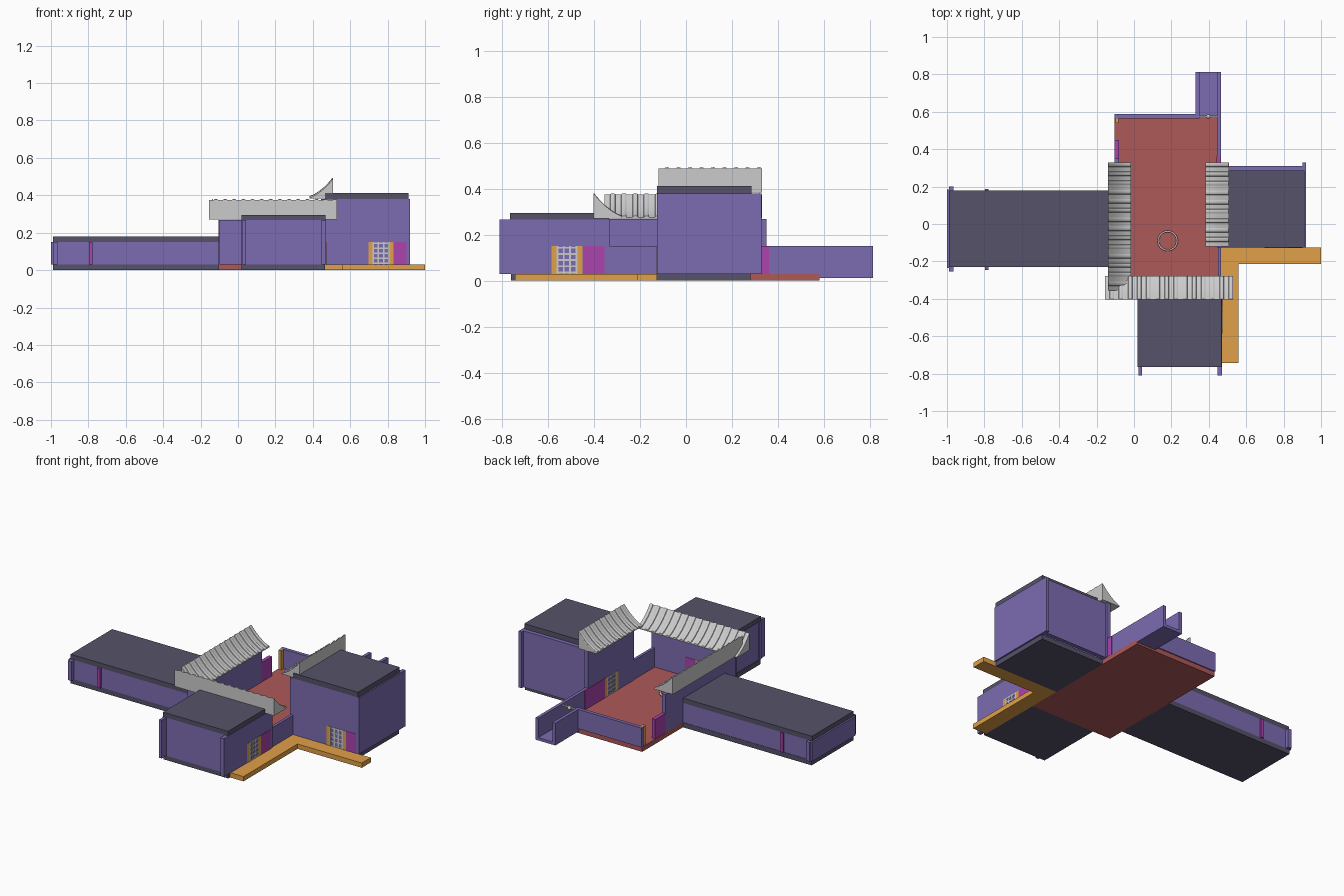
import bpy, bmesh, math
from mathutils import Vector

if "Cube" in bpy.data.objects:
    bpy.data.objects.remove(bpy.data.objects["Cube"])


def mat(name, rgb):
    m = bpy.data.materials.new(name)
    m.diffuse_color = (*rgb, 1)
    m.use_nodes = True
    m.node_tree.nodes["Principled BSDF"].inputs["Base Color"].default_value = m.diffuse_color
    return m


PURPLE = mat("wall_purple", (0.20, 0.15, 0.44))
DARK = mat("slab_dark", (0.09, 0.085, 0.14))
RED = mat("floor_red", (0.42, 0.098, 0.098))
ORANGE = mat("path_orange", (0.75, 0.35, 0.065))
PINK = mat("panel_magenta", (0.40, 0.056, 0.42))


def box(name, x, y, z, m=None):
    """Box from (min, max) ranges."""
    me = bpy.data.meshes.new(name)
    bm = bmesh.new()
    bmesh.ops.create_cube(bm, size=1)
    for v in bm.verts:
        v.co = [r[0] + (c + 0.5) * (r[1] - r[0]) for c, r in zip(v.co, (x, y, z))]
    bm.to_mesh(me)
    bm.free()
    ob = bpy.data.objects.new(name, me)
    bpy.context.collection.objects.link(ob)
    if m:
        me.materials.append(m)
    return ob


def tiled_roof(name, origin, along, down, length):
    """Solid wedge with a concave, ribbed tile face."""
    prof = [(0, .105), (.003, .102), (.025, .076), (.05, .051), (.075, .031), (.1, .015), (.125, .004)]
    # rib stations: flat pan, then a rounded rib
    count = round(length / .048)
    pitch = length / count
    ribs = ((.02, 0), (.5, 0), (.54, .008), (.63, .012), (.75, .014), (.87, .012), (.96, .008), (.99, 0))
    stations = [((i + f) * pitch, b) for i in range(count) for f, b in ribs]
    stations = [(0, 0)] + stations + [(length, 0)]
    o, a, d = Vector(origin), Vector(along), Vector(down)
    bm = bmesh.new()
    rings = []
    for s, b in stations:
        pts = [(0, 0)] + [(u, h + b * (.2 if u == 0 else .6)) for u, h in prof] + [(.125, 0)]
        rings.append([bm.verts.new(o + a * s + d * u + Vector((0, 0, h))) for u, h in pts])
    n = len(rings[0])
    for r, q in zip(rings, rings[1:]):
        for i in range(n):
            j = (i + 1) % n
            bm.faces.new((r[i], r[j], q[j], q[i]))
    bm.faces.new(rings[0])
    bm.faces.new(rings[-1])
    bmesh.ops.recalc_face_normals(bm, faces=bm.faces)
    me = bpy.data.meshes.new(name)
    bm.to_mesh(me)
    bm.free()
    ob = bpy.data.objects.new(name, me)
    bpy.context.collection.objects.link(ob)
    bpy.ops.object.select_all(action='DESELECT')
    ob.select_set(True)
    bpy.context.view_layer.objects.active = ob
    bpy.ops.object.shade_smooth_by_angle(angle=math.radians(35))


def lattice_door(name, axis, start, face, out):
    """Orange jambs with a grey lattice, 0.13 wide, along axis on a wall face."""
    def part(n, a, z, depth, m=None):
        along = (start + a[0], start + a[1])
        across = tuple(sorted((face - out * .02, face + out * depth)))
        box(f"{name}_{n}", *((along, across) if axis == 'x' else (across, along)), z, m)
    part("jamb_a", (0, .022), (.03, .15), .002, ORANGE)
    part("jamb_b", (.113, .135), (.03, .15), .002, ORANGE)
    for i in range(4):
        c = .026 + i * .0277
        part(f"upright_{i}", (c - .004, c + .004), (.03, .15), .003)
    for i in range(5):
        c = .036 + i * .0268
        part(f"rail_{i}", (.022, .113), (c - .004, c + .004), .0025)


LOW = (.03, .15)
# floors, slabs and paths
box("courtyard_floor", (-.105, .465), (-.335, .58), (0, .03), RED)
box("west_wing_base", (-.99, -.105), (-.23, .18), (0, .03), DARK)
box("east_house_base", (.465, .91), (-.125, .28), (0, .03), DARK)
box("south_house_base", (.02, .465), (-.76, -.335), (0, .03), DARK)
box("path_south", (.465, .558), (-.743, -.125), (0, .03), ORANGE)
box("path_east", (.558, 1.0), (-.213, -.125), (0, .03), ORANGE)

# west wing
box("west_wing_roof", (-.99, -.10), (-.23, .178), (.15, .18), DARK)
for n, y in (("south", -.23), ("north", .158)):
    box(f"west_wing_wall_{n}", (-.97, -.1), (y, y + .02), LOW, PURPLE)
    box(f"west_wing_tab_{n}", (-.99, -.965), (-.255, -.22) if n == "south" else (.17, .2), LOW, PURPLE)
box("west_wing_end_wall", (-1.0, -.975), (-.235, .185), LOW, PURPLE)
box("west_wing_partition", (-.797, -.777), (-.245, .187), LOW, PINK)

# east house
box("east_house_roof", (.465, .912), (-.125, .285), (.38, .412), DARK)
for n, x, y in (("west", (.445, .47), (-.125, .325)), ("east", (.9, .92), (-.125, .328)),
                ("south", (.465, .91), (-.125, -.105)), ("north", (.46, .915), (.285, .31))):
    box(f"east_house_wall_{n}", x, y, (.03, .38), PURPLE)

# south house
box("south_house_roof", (.02, .467), (-.765, -.335), (.267, .295), DARK)
for n, x, y in (("west", (.025, .043), (-.81, -.335)), ("east", (.446, .47), (-.81, -.335)),
                ("south", (.018, .468), (-.765, -.745)), ("north", (-.1, .47), (-.355, -.333))):
    box(f"south_house_wall_{n}", x, y, (.03, .267), PURPLE)

# courtyard walls
box("court_wall_west", (-.105, -.08), (-.335, .35), (.03, .268), PURPLE)
box("court_wall_north", (-.105, .335), (.565, .587), LOW, PURPLE)
box("court_wall_southeast", (.448, .465), (-.335, -.12), LOW, PURPLE)
box("court_wall_northeast", (.446, .465), (.355, .812), LOW, PURPLE)
box("court_post_northwest", (-.1, -.082), (.54, .57), LOW, ORANGE)
box("court_panel_west", (-.103, -.08), (.34, .45), LOW, PINK)

# north passage with a crossbar and knob
box("passage_wall", (.33, .35), (.565, .812), LOW, PURPLE)
box("passage_floor", (.33, .465), (.58, .812), (.012, .03), PURPLE)
box("passage_bar", (.348, .448), (.571, .579), (.137, .145))
bpy.ops.mesh.primitive_uv_sphere_add(segments=16, ring_count=8, radius=.012, location=(.398, .575, .137))
bpy.context.object.name = "passage_knob"
bpy.ops.object.shade_smooth_by_angle()

# doors and magenta panels
lattice_door("south_house_door", 'y', -.585, .47, 1)
box("south_house_panel", (.45, .472), (-.447, -.355), LOW, PINK)
lattice_door("east_house_door", 'x', .697, -.125, -1)
box("east_house_panel", (.832, .9), (-.127, -.11), LOW, PINK)
lattice_door("court_door_east", 'y', .03, .445, -1)
box("court_panel_east", (.442, .466), (.165, .36), LOW, PINK)
lattice_door("court_door_south", 'x', .03, -.333, 1)
box("court_panel_south", (.167, .24), (-.35, -.331), LOW, PINK)

# well ring
bpy.ops.mesh.primitive_cylinder_add(vertices=32, radius=.055, depth=.012, end_fill_type='NOTHING',
                                    location=(.18, -.09, .036))
ring = bpy.context.object
ring.name = "well_ring"
ring.modifiers.new("thickness", 'SOLIDIFY').thickness = .009
bpy.ops.object.shade_smooth_by_angle()

# tiled roofs sloping in to the courtyard
tiled_roof("tiled_roof_south", (-.155, -.403, .27), (1, 0, 0), (0, 1, 0), .685)
tiled_roof("tiled_roof_west", (-.14, -.355, .27), (0, 1, 0), (1, 0, 0), .685)
tiled_roof("tiled_roof_east", (.508, -.12, .383), (0, 1, 0), (-1, 0, 0), .45)
